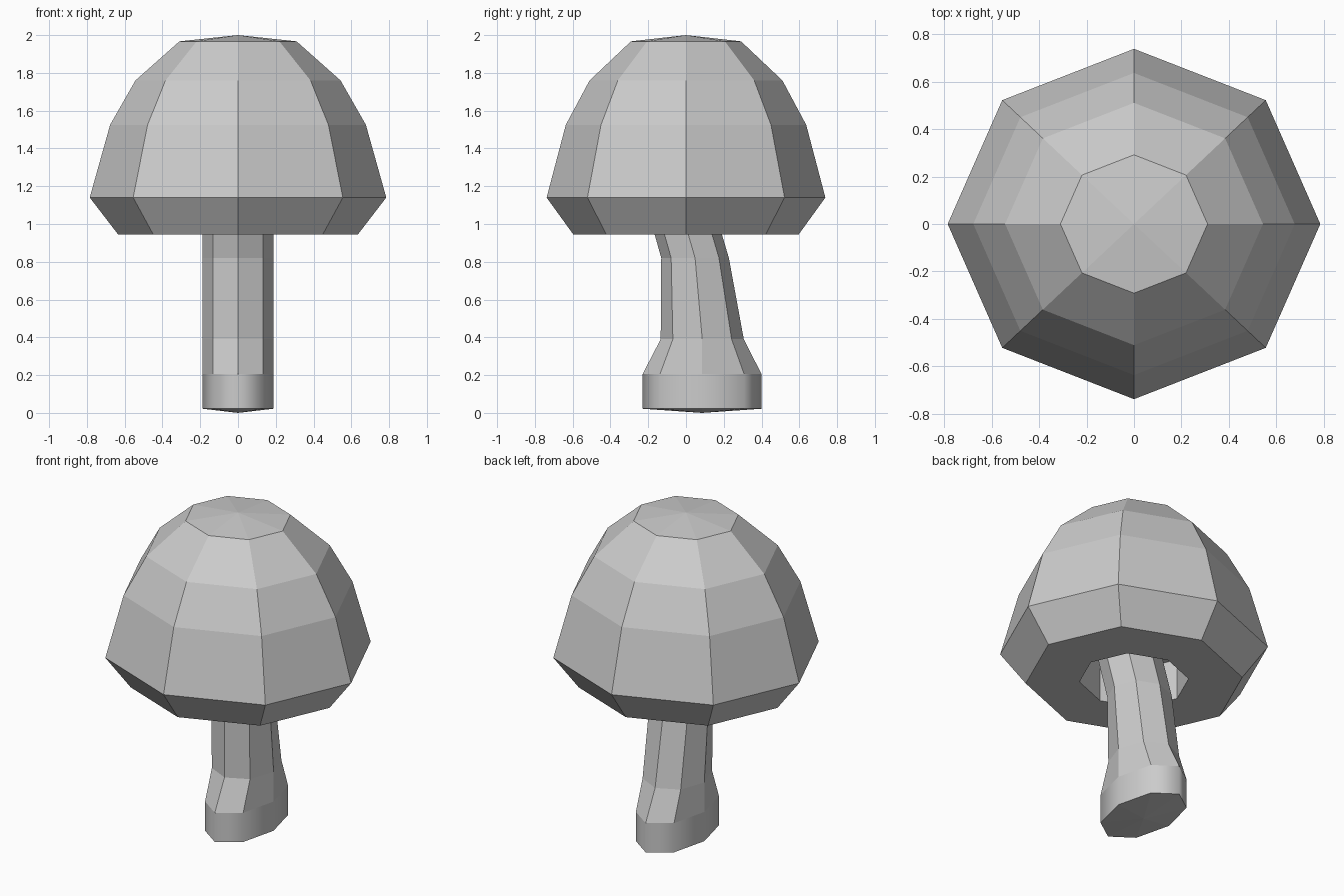
import bpy, bmesh
from math import cos, sin, pi

if "Cube" in bpy.data.objects:
    bpy.data.objects.remove(bpy.data.objects["Cube"])

SIDES = 8


def loft(name, rings, smooth_bands=()):
    """Loft octagons (z, y centre, x radius, y radius); zero radius makes a tip."""
    bm = bmesh.new()
    loops = []
    for z, yc, rx, ry in rings:
        if rx == 0:
            loops.append([bm.verts.new((0, yc, z))])
        else:
            loops.append([bm.verts.new((rx * cos(2 * pi * i / SIDES),
                                        yc + ry * sin(2 * pi * i / SIDES), z))
                          for i in range(SIDES)])
    for band, (a, b) in enumerate(zip(loops, loops[1:])):
        for i in range(SIDES):
            j = (i + 1) % SIDES
            if len(a) == 1:
                quad = (a[0], b[j], b[i])
            elif len(b) == 1:
                quad = (a[i], a[j], b[0])
            else:
                quad = (a[i], a[j], b[j], b[i])
            bm.faces.new(quad).smooth = band in smooth_bands
    bmesh.ops.recalc_face_normals(bm, faces=bm.faces)
    # keep a crisp border between smooth and flat bands
    for e in bm.edges:
        e.smooth = len({f.smooth for f in e.link_faces}) == 1
    mesh = bpy.data.meshes.new(name)
    bm.to_mesh(mesh)
    bm.free()
    obj = bpy.data.objects.new(name, mesh)
    bpy.context.collection.objects.link(obj)
    return obj


# Cap: faceted dome, undercut rim, flat underside and a socket for the stem
cap_profile = [(2.0, 0), (1.967, 0.31), (1.76, 0.543), (1.525, 0.677),
               (1.14, 0.785), (0.945, 0.635), (0.945, 0.32), (1.2, 0.32), (1.2, 0)]
loft("mushroom_cap", [(z, 0, r, r * 0.94) for z, r in cap_profile])

# Stem: rounded elongated foot, then a bent faceted stalk running up into the cap
loft("mushroom_stem", [
    (0.0, 0.085, 0, 0),
    (0.022, 0.085, 0.187, 0.315),
    (0.205, 0.085, 0.187, 0.315),
    (0.39, 0.086, 0.187, 0.22),
    (0.82, 0.048, 0.187, 0.179),
    (0.945, 0.012, 0.187, 0.178),
    (1.21, -0.065, 0.187, 0.178),
    (1.21, -0.065, 0, 0),
], smooth_bands={1})
